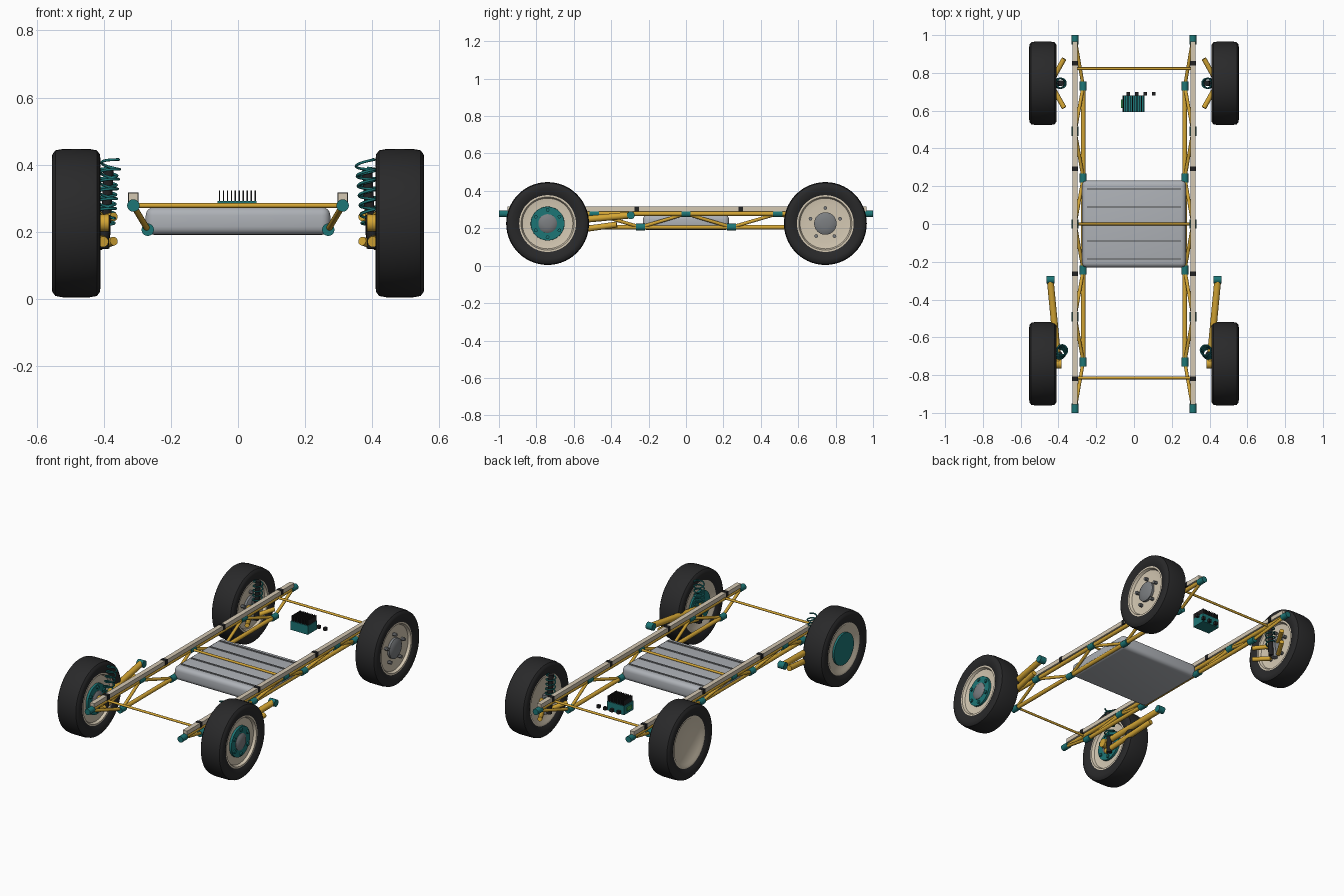
import bpy, bmesh, math
from mathutils import Vector, Matrix

if "Cube" in bpy.data.objects:
    bpy.data.objects.remove(bpy.data.objects["Cube"])


def mat(name, *rgb):
    m = bpy.data.materials.new(name)
    m.diffuse_color = (*rgb, 1)
    m.use_nodes = True
    m.node_tree.nodes["Principled BSDF"].inputs["Base Color"].default_value = m.diffuse_color
    return m


YELLOW = mat("yellow", 0.66, 0.38, 0.035)
TEAL = mat("teal", 0.012, 0.18, 0.18)
CREAM = mat("cream", 0.66, 0.58, 0.45)
BLACK = mat("black", 0.015, 0.015, 0.016)
RUBBER = mat("rubber", 0.022, 0.022, 0.023)
GREEN = mat("green", 0.05, 0.35, 0.08)
STEEL = mat("steel", 0.2, 0.21, 0.22)
SILVER = mat("silver", 0.42, 0.44, 0.47)


def finish(name, bm, m, smooth=True):
    bmesh.ops.recalc_face_normals(bm, faces=bm.faces)
    me = bpy.data.meshes.new(name)
    bm.to_mesh(me)
    bm.free()
    ob = bpy.data.objects.new(name, me)
    bpy.context.collection.objects.link(ob)
    me.materials.append(m)
    if smooth:
        bpy.ops.object.select_all(action='DESELECT')
        ob.select_set(True)
        bpy.context.view_layer.objects.active = ob
        bpy.ops.object.shade_smooth_by_angle(angle=math.radians(40))
    return ob


def tube(name, p, q, r, m, sides=20):
    p, q = Vector(p), Vector(q)
    d = q - p
    bm = bmesh.new()
    bmesh.ops.create_cone(bm, cap_ends=True, segments=sides, radius1=r, radius2=r, depth=d.length,
                          matrix=Matrix.Translation((p + q) / 2) @ d.to_track_quat('Z', 'Y').to_matrix().to_4x4())
    return finish(name, bm, m)


def box(name, c, s, m, bevel=0):
    bm = bmesh.new()
    bmesh.ops.create_cube(bm, size=1, matrix=Matrix.Translation(c) @ Matrix.Diagonal((*s, 1)))
    if bevel:
        bmesh.ops.bevel(bm, geom=bm.edges[:], offset=bevel, segments=4, affect='EDGES', profile=0.5)
    return finish(name, bm, m, bool(bevel))


def lathe(name, c, prof, m, n=56):
    # revolve (x, radius) points around the x axis
    bm = bmesh.new()
    vs = [bm.verts.new((x, 0, r)) for x, r in prof]
    es = [bm.edges.new(e) for e in zip(vs, vs[1:])]
    bmesh.ops.spin(bm, geom=vs + es, cent=(0, 0, 0), axis=(1, 0, 0), angle=2 * math.pi, steps=n)
    bmesh.ops.remove_doubles(bm, verts=bm.verts, dist=1e-5)
    bmesh.ops.translate(bm, verts=bm.verts, vec=c)
    return finish(name, bm, m)


def coil(name, p, q, r, wire, turns):
    p, q = Vector(p), Vector(q)
    rot = (q - p).to_track_quat('Z', 'Y')
    cu = bpy.data.curves.new(name, 'CURVE')
    cu.dimensions = '3D'
    cu.bevel_depth, cu.bevel_resolution, cu.use_fill_caps = wire, 2, True
    n = turns * 20
    sp = cu.splines.new('POLY')
    sp.points.add(n)
    for i, pt in enumerate(sp.points):
        a = 2 * math.pi * i / 20
        pt.co = (*(p.lerp(q, i / n) + rot @ Vector((r * math.cos(a), r * math.sin(a), 0))), 1)
    ob = bpy.data.objects.new(name, cu)
    bpy.context.collection.objects.link(ob)
    cu.materials.append(TEAL)
    bpy.ops.object.select_all(action='DESELECT')
    ob.select_set(True)
    bpy.context.view_layer.objects.active = ob
    bpy.ops.object.convert(target='MESH')


# wheels: the same orientation is used on both sides
TYRE = [(-.058, .148), (-.067, .165), (-.0725, .19), (-.071, .205), (-.062, .217), (-.04, .221), (0, .2215),
        (.04, .221), (.062, .217), (.071, .205), (.0725, .19), (.067, .165), (.058, .148), (-.058, .148)]
RIM = [(-.05, 0), (-.05, .13), (-.06, .142), (-.06, .152), (.06, .152), (.06, .142), (.045, .135), (.04, .1), (.045, 0)]
for sx, side in ((-1, "left"), (1, "right")):
    for y, end in ((-.74, "front"), (.745, "rear")):
        c = Vector((sx * .4825, y, .2255))
        tag = f"{end}_{side}"
        lathe(f"tyre_{tag}", c, TYRE, RUBBER)
        lathe(f"rim_{tag}", c, RIM, CREAM)
        if end == "front":
            lathe(f"hub_disc_{tag}", c, [(-.062, 0), (-.062, .095), (.054, .09), (.054, 0)], TEAL)
            n, rb, mb = 6, .073, TEAL
        else:
            n, rb, mb = 5, .083, STEEL
        hr = .05 if end == "front" else .06
        lathe(f"hub_{tag}", c, [(.03, hr), (.056, hr), (.063, hr * .8), (.067, hr * .4), (.068, 0)], STEEL)
        for i in range(n):
            a = 2 * math.pi * i / n + math.pi / 2
            o = c + Vector((0, rb * math.cos(a), rb * math.sin(a)))
            tube(f"wheel_bolt_{tag}_{i}", o + Vector((.04, 0, 0)), o + Vector((.063, 0, 0)), .010, mb, 8)

# truss side frames
TOP_Y = [-.98, -.49, 0, .49, .98]
LOW_Y = [-.73, -.243, .243, .73]
for sx in (-1, 1):
    s = "left" if sx < 0 else "right"
    X, L, ZT, ZL = sx * .312, sx * .269, .278, .206
    tube(f"upper_tube_{s}", (X, -.98, ZT), (X, .98, ZT), .012, YELLOW)
    tube(f"lower_tube_{s}", (L, -.74, ZL), (L, .74, ZL), .012, YELLOW)
    box(f"rail_{s}", (X, .005, .303), (.028, 1.92, .025), CREAM)
    for y in (-.82, -.263, .293, .85):
        box(f"rail_clamp_{s}", (X, y, .303), (.032, .024, .029), BLACK)
    for y in TOP_Y:
        yc = math.copysign(min(abs(y), .975), y)
        tube(f"upper_coupler_{s}", (X, yc - .025, ZT), (X, yc + .025, ZT), .0185, TEAL)
    for y in LOW_Y:
        tube(f"lower_coupler_{s}", (L, y - .024, ZL), (L, y + .024, ZL), .0185, TEAL)
    for i, y in enumerate(LOW_Y):
        for t in (TOP_Y[i], TOP_Y[i + 1]):
            tube(f"diagonal_{s}", (X, t, ZT), (L, y, ZL), .009, YELLOW)

# cross tubes
for y in (-.815, 0, .823):
    tube("cross_tube", (-.312, y, .278), (.312, y, .278), .007, YELLOW)

# battery pack with ribs
box("battery_pack", (0, 0, .232), (.55, .46, .083), SILVER, .025)
for y in (-.185, -.09, 0, .09, .185):
    box("battery_rib", (0, y, .274), (.50, .011, .006), STEEL)

# motor controller with cooling fins and plugs
box("controller_case", (-.003, .637, .264), (.116, .088, .054), TEAL)
for i in range(10):
    box("cooling_fin", (-.055 + i * .0118, .637, .306), (.004, .086, .034), BLACK)
for i in range(4):
    box("controller_plug", (-.03 + i * .045, .69, .25), (.018, .018, .018), BLACK)
box("status_lamp", (-.064, .637, .265), (.008, .045, .02), GREEN)

# suspension
for sx in (-1, 1):
    s = "left" if sx < 0 else "right"

    def P(x, y, z):
        return (sx * x, y, z)

    # front trailing arms
    tube(f"front_upper_arm_{s}", P(.443, -.30, .27), P(.402, -.73, .23), .018, YELLOW)
    tube(f"front_lower_arm_{s}", P(.435, -.37, .22), P(.402, -.73, .17), .016, YELLOW)
    tube(f"front_bushing_{s}", P(.422, -.295, .27), P(.464, -.295, .27), .021, TEAL)
    tube(f"front_stub_axle_{s}", P(.385, -.74, .226), P(.43, -.74, .226), .026, YELLOW)
    # rear wishbones
    for dy in (-.13, .13):
        tube(f"rear_upper_arm_{s}", P(.37, .745 + dy, .245), P(.425, .745 + dy * .25, .235), .013, YELLOW)
        tube(f"rear_lower_arm_{s}", P(.37, .745 + dy, .172), P(.425, .745 + dy * .25, .155), .013, YELLOW)
    tube(f"rear_upright_{s}", P(.423, .745, .145), P(.423, .745, .26), .018, STEEL)
    # springs and dampers
    coil(f"front_spring_{s}", P(.378, -.665, .415), P(.395, -.69, .24), .028, .004, 6)
    tube(f"front_damper_{s}", P(.395, -.69, .25), P(.402, -.70, .15), .016, BLACK)
    coil(f"rear_spring_{s}", P(.385, .745, .39), P(.395, .745, .22), .026, .004, 6)
    tube(f"rear_damper_{s}", P(.385, .745, .39), P(.398, .745, .15), .015, BLACK)
